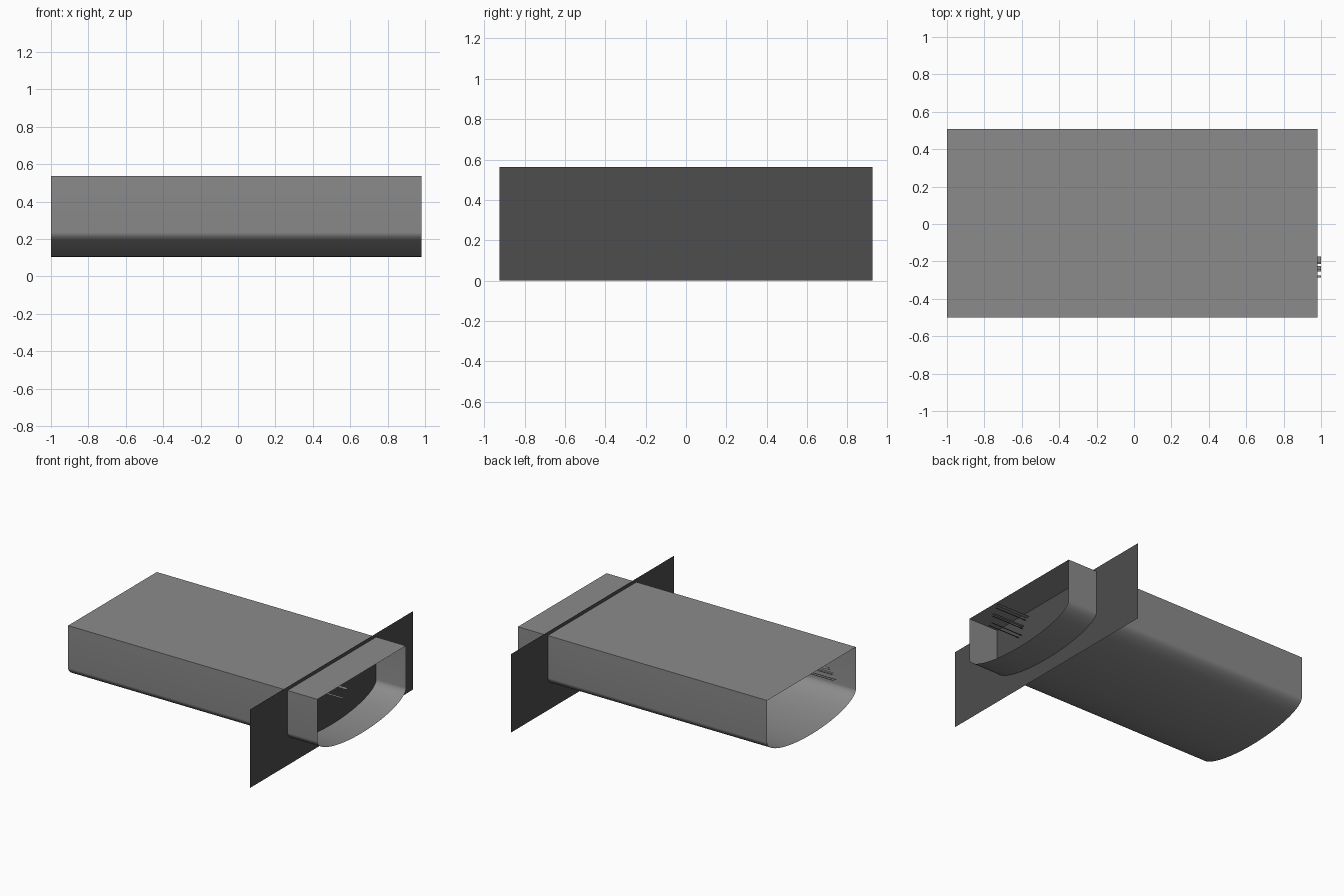
import bpy
from math import sin, cos, pi, radians

cube = bpy.data.objects.get("Cube")
if cube:
    bpy.data.objects.remove(cube, do_unlink=True)


def material(name, value):
    mat = bpy.data.materials.new(name)
    mat.use_nodes = True
    colour = (value, value, value, 1)
    mat.diffuse_color = colour
    mat.node_tree.nodes["Principled BSDF"].inputs["Base Color"].default_value = colour
    return mat


def sheet(name, profile, x0, x1, mat, closed=False):
    """Sweep a (y, z) profile along x into a thin open surface."""
    n = len(profile)
    verts = [(x, y, z) for y, z in profile for x in (x0, x1)]
    faces = []
    for i in range(n if closed else n - 1):
        j = (i + 1) % n
        faces.append((2 * i, 2 * i + 1, 2 * j + 1, 2 * j))
    mesh = bpy.data.meshes.new(name)
    mesh.from_pydata(verts, [], faces)
    mesh.materials.append(mat)
    obj = bpy.data.objects.new(name, mesh)
    bpy.context.collection.objects.link(obj)
    return obj


grey = material("mid grey", 0.26)
dark = material("dark grey", 0.075)

# Open duct: flat top, straight sides, rounded belly
half, mid, top, spring, bottom = 0.503, 0.004, 0.537, 0.235, 0.103
steps = 48
belly = [(mid + half * cos(pi * i / steps),
          spring - (spring - bottom) * sin(pi * i / steps))
         for i in range(steps + 1)]
profile = [(mid - half, top), (mid + half, top)] + belly
duct = sheet("duct", profile, -1.0, 0.98, grey, closed=True)
bpy.ops.object.select_all(action="DESELECT")
duct.select_set(True)
bpy.context.view_layer.objects.active = duct
bpy.ops.object.shade_smooth_by_angle(angle=radians(30))

# Upright flange plate crossing the duct
plate_x, plate_half, plate_top = 0.743, 0.925, 0.563
mesh = bpy.data.meshes.new("flange_plate")
mesh.from_pydata([(plate_x, -plate_half, 0), (plate_x, plate_half, 0),
                  (plate_x, plate_half, plate_top), (plate_x, -plate_half, plate_top)],
                 [], [(0, 1, 2, 3)])
mesh.materials.append(dark)
bpy.context.collection.objects.link(bpy.data.objects.new("flange_plate", mesh))

# Fine strips running the length of the duct
strips = [(-0.19, 0.50, 0.03), (-0.21, 0.485, 0.01), (-0.235, 0.45, 0.02),
          (-0.24, 0.435, 0.01), (-0.25, 0.39, 0.01), (-0.28, 0.385, 0.01)]
for i, (y, z, width) in enumerate(strips):
    sheet(f"strip_{i + 1}", [(y - width / 2, z), (y + width / 2, z)], -1.0, 1.0, grey)
